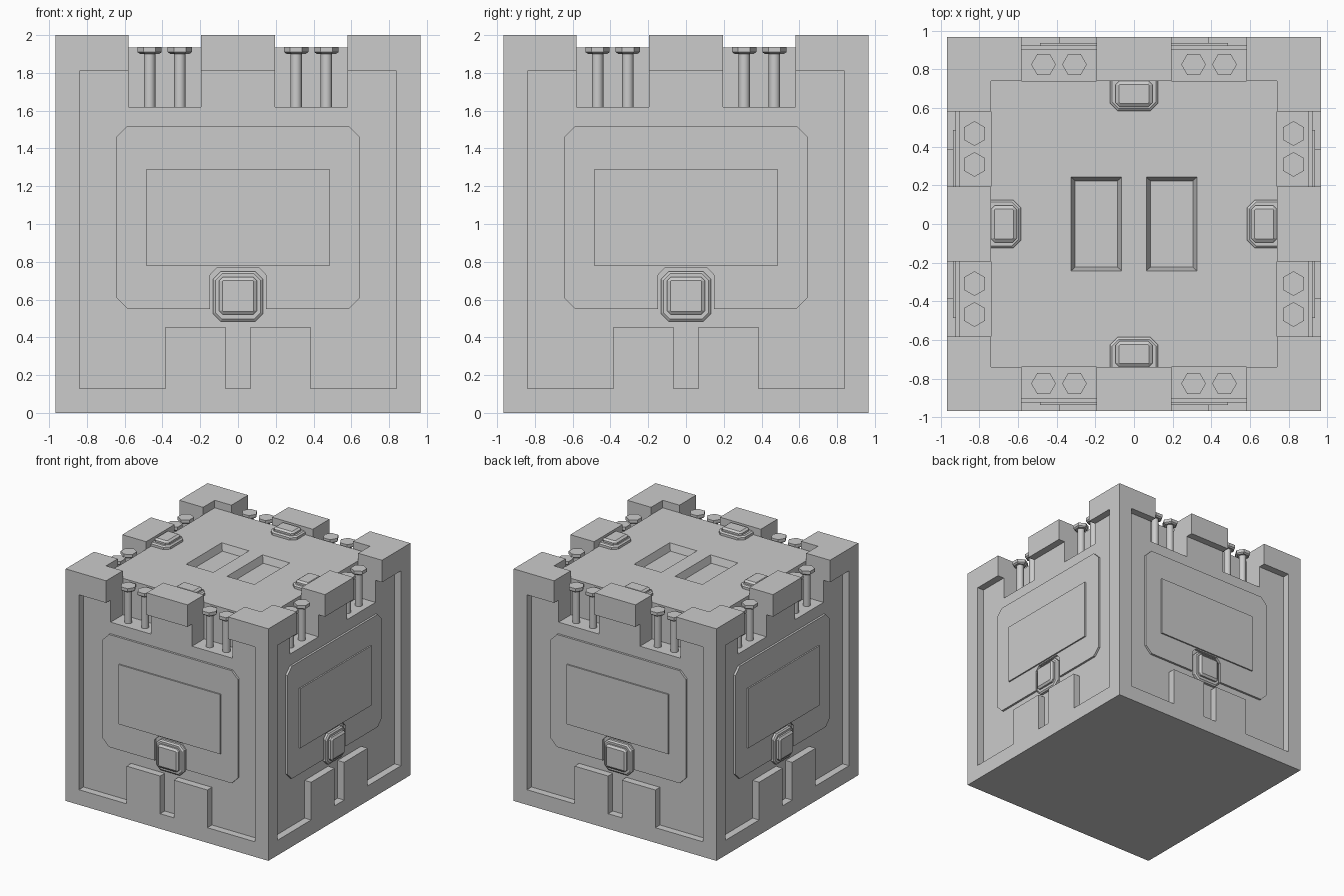
import bpy, bmesh, math
from mathutils import Matrix

cube = bpy.data.objects.get("Cube")
if cube:
    bpy.data.objects.remove(cube, do_unlink=True)

HALF, HEIGHT = 0.967, 2.0      # crate half width and height
DECK, DECK_HALF = 1.935, 0.74  # sunken top
PANEL = 0.905                  # depth of the recessed side faces
SIDES = ["front", "left", "back", "right"]


def rect(cx, cy, hx, hy, c=0.0):
    """Rectangle outline, with corners cut by c."""
    if c == 0:
        return [(cx - hx, cy - hy), (cx + hx, cy - hy), (cx + hx, cy + hy), (cx - hx, cy + hy)]
    pts = []
    for sx, sy, flip in ((-1, -1, 0), (1, -1, 1), (1, 1, 0), (-1, 1, 1)):
        pair = [(cx + sx * hx, cy + sy * (hy - c)), (cx + sx * (hx - c), cy + sy * hy)]
        pts += reversed(pair) if flip else pair
    return pts


def ngon(n, cx, cy, r):
    return [(cx + r * math.cos(math.tau * i / n), cy + r * math.sin(math.tau * i / n)) for i in range(n)]


def loft(name, layers, matrix=Matrix()):
    """Closed solid through a stack of (outline, height) layers."""
    bm = bmesh.new()
    rings = [[bm.verts.new((u, v, w)) for u, v in pts] for pts, w in layers]
    bm.faces.new(rings[0])
    bm.faces.new(rings[-1])
    for a, b in zip(rings, rings[1:]):
        for i in range(len(a)):
            j = (i + 1) % len(a)
            bm.faces.new((a[i], a[j], b[j], b[i]))
    bm.transform(matrix)
    bmesh.ops.recalc_face_normals(bm, faces=bm.faces)
    mesh = bpy.data.meshes.new(name)
    bm.to_mesh(mesh)
    bm.free()
    ob = bpy.data.objects.new(name, mesh)
    bpy.context.collection.objects.link(ob)
    return ob


def mirrored(half):
    """Complete an outline from its +x half, listed bottom to top."""
    return half + [(-x, y) for x, y in reversed(half)]


def activate(ob):
    bpy.ops.object.select_all(action="DESELECT")
    ob.select_set(True)
    bpy.context.view_layer.objects.active = ob


def cut(target, cutter):
    cutter.hide_render = True
    mod = target.modifiers.new("cut", "BOOLEAN")
    mod.operation, mod.solver, mod.object = "DIFFERENCE", "EXACT", cutter
    activate(target)
    bpy.ops.object.modifier_apply(modifier=mod.name)
    bpy.data.objects.remove(cutter, do_unlink=True)


def clasp(name, base, box, w, matrix):
    """Chamfered base plate carrying a bevelled button."""
    cx, cy, hx, hy = base
    bx, by, gx, gy = box
    loft(name + "_base", [(rect(cx, cy, hx, hy, 0.04), w - 0.03),
                          (rect(cx, cy, hx, hy, 0.04), w + 0.02),
                          (rect(cx, cy, hx - 0.012, hy - 0.012, 0.035), w + 0.03)], matrix)
    loft(name + "_button", [(rect(bx, by, gx, gy, 0.02), w),
                            (rect(bx, by, gx, gy, 0.02), w + 0.045),
                            (rect(bx, by, gx - 0.018, gy - 0.018, 0.004), w + 0.058)], matrix)


# Crate body, with the deck sunk below the rim
body = loft("crate_body", [(rect(0, 0, HALF, HALF), 0), (rect(0, 0, HALF, HALF), HEIGHT)])
cut(body, loft("deck_cutter", [(rect(0, 0, DECK_HALF, DECK_HALF), DECK),
                               (rect(0, 0, DECK_HALF, DECK_HALF), HEIGHT + 0.1)]))

# Two sloped slots in the deck
for s in (-1, 1):
    cut(body, loft("slot_cutter", [(rect(s * 0.195, 0, 0.11, 0.223), DECK - 0.06),
                                   (rect(s * 0.195, 0, 0.13, 0.242), DECK),
                                   (rect(s * 0.195, 0, 0.13, 0.242), DECK + 0.03)]))

# Outlines shared by all four sides
recess = mirrored([(0.065, 0.13), (0.065, 0.455), (0.385, 0.455), (0.385, 0.13), (0.84, 0.13), (0.84, 1.81)])
plate = mirrored([(0.113, 0.768), (0.148, 0.73), (0.148, 0.55), (0.585, 0.55), (0.645, 0.61),
                  (0.645, 1.46), (0.585, 1.52)])
screen = rect(0, 1.035, 0.485, 0.257)

for k, side in enumerate(SIDES):
    turn = Matrix.Rotation(k * math.pi / 2, 4, "Z")
    face = turn @ Matrix.Rotation(math.pi / 2, 4, "X")

    # Side recess and the two rim notches
    cut(body, loft("recess_cutter", [(recess, PANEL), (recess, HALF + 0.1)], face))
    for s in (-1, 1):
        notch = rect(s * 0.388, 1.87, 0.193, 0.25)
        cut(body, loft("notch_cutter", [(notch, DECK_HALF - 0.001), (notch, HALF + 0.1)], face))

    # Raised plate, screen and clasp
    loft(side + "_plate", [(plate, PANEL - 0.02), (plate, PANEL + 0.018)], face)
    loft(side + "_screen", [(screen, PANEL - 0.02), (screen, PANEL + 0.03)], face)
    clasp(side + "_clasp", (0, 0.617, 0.132, 0.132), (0, 0.62, 0.1, 0.1), PANEL, face)

    # Clasp on the deck, tucked under the rim
    clasp(side + "_deck_clasp", (0, -0.71, 0.125, 0.125), (0, -0.673, 0.095, 0.067), DECK, turn)

    # Hex bolts standing in the notches
    for i, x in enumerate((-0.468, -0.308, 0.308, 0.468)):
        name = f"{side}_bolt_{i + 1}"
        shaft = ngon(16, x, -0.825, 0.03)
        ob = loft(name + "_shaft", [(shaft, 1.6), (shaft, 1.915)], turn)
        activate(ob)
        bpy.ops.object.shade_smooth_by_angle()
        loft(name + "_head", [(ngon(6, x, -0.825, 0.05), 1.9), (ngon(6, x, -0.825, 0.064), 1.91),
                              (ngon(6, x, -0.825, 0.064), 1.937)], turn)
